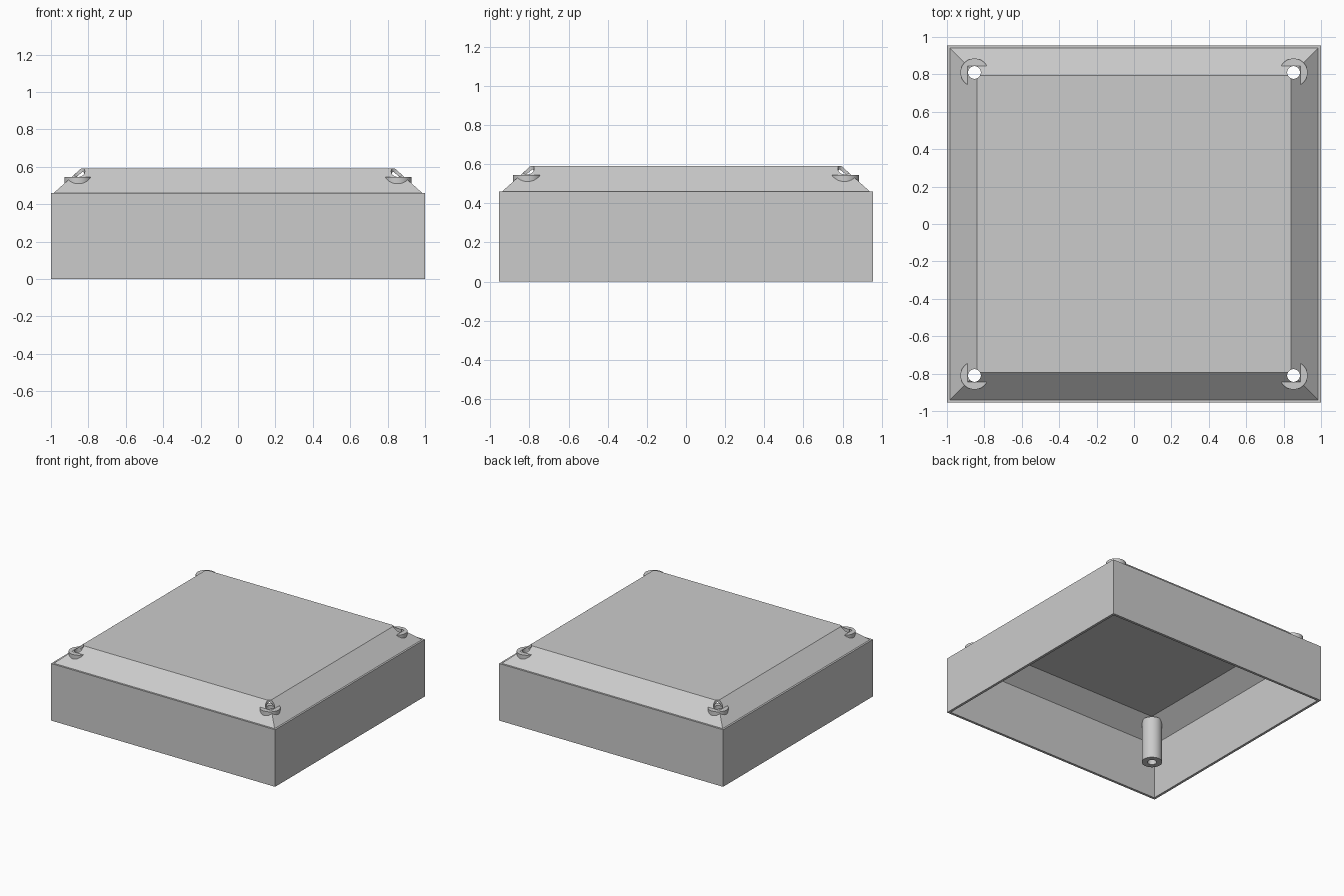
import bpy, bmesh
from mathutils import Matrix

cube = bpy.data.objects.get("Cube")
if cube:
    bpy.data.objects.remove(cube, do_unlink=True)

grey = bpy.data.materials.new("light_grey")
grey.use_nodes = True
colour = (0.6, 0.6, 0.6, 1)
grey.diffuse_color = colour
grey.node_tree.nodes["Principled BSDF"].inputs["Base Color"].default_value = colour

POST_X, POST_Y = 0.853, 0.81
POST_R, BORE_R = 0.075, 0.034
POST_BOTTOM, POST_TOP = 0.2, 0.545
SIDES = 48
CORNERS = ((-1, -1), (1, -1), (1, 1), (-1, 1))


def add_object(name, bm):
    bmesh.ops.recalc_face_normals(bm, faces=bm.faces)
    mesh = bpy.data.meshes.new(name)
    bm.to_mesh(mesh)
    bm.free()
    mesh.materials.append(grey)
    obj = bpy.data.objects.new(name, mesh)
    bpy.context.collection.objects.link(obj)
    return obj


def circle(bm, r, x, y, z):
    return bmesh.ops.create_circle(bm, segments=SIDES, radius=r,
                                   matrix=Matrix.Translation((x, y, z)))["verts"]


def bridge(bm, a, b):
    for i in range(len(a)):
        j = (i + 1) % len(a)
        bm.faces.new((a[i], a[j], b[j], b[i]))


# Hollow cover: rectangular rings from the inner ceiling, round the rim, to the roof
bm = bmesh.new()
profile = [(0.832, 0.787, 0.572), (0.98, 0.935, 0.45), (0.98, 0.935, 0),
           (1, 0.955, 0), (1, 0.955, 0.46), (0.985, 0.94, 0.46), (0.84, 0.795, 0.59)]
rings = [[bm.verts.new((sx * x, sy * y, z)) for sx, sy in CORNERS] for x, y, z in profile]
for a, b in zip(rings, rings[1:]):
    bridge(bm, a, b)
bm.faces.new(rings[0])
bm.faces.new(rings[-1])
cover = add_object("cover_shell", bm)

# Drill the four screw holes through the roof
bm = bmesh.new()
for sx, sy in CORNERS:
    low = circle(bm, BORE_R, sx * POST_X, sy * POST_Y, 0.3)
    high = circle(bm, BORE_R, sx * POST_X, sy * POST_Y, 0.8)
    bridge(bm, low, high)
    bm.faces.new(low)
    bm.faces.new(high)
cutter = add_object("hole_cutter", bm)
cutter.hide_render = True
cut = cover.modifiers.new("screw_holes", "BOOLEAN")
cut.operation = "DIFFERENCE"
cut.solver = "EXACT"
cut.object = cutter
bpy.context.view_layer.objects.active = cover
cover.select_set(True)
bpy.ops.object.modifier_apply(modifier=cut.name)
bpy.data.objects.remove(cutter, do_unlink=True)

# Tubular screw posts that poke out through the sloped corners
names = ("front_right", "front_left", "back_left", "back_right")
for name, (sx, sy) in zip(names, CORNERS):
    bm = bmesh.new()
    x, y = sx * POST_X, sy * POST_Y
    loops = [circle(bm, r, x, y, z) for r, z in (
        (POST_R, POST_BOTTOM), (POST_R, POST_TOP), (BORE_R, POST_TOP), (BORE_R, POST_BOTTOM))]
    for i in range(4):
        bridge(bm, loops[i], loops[(i + 1) % 4])
    post = add_object(name + "_screw_post", bm)
    bpy.ops.object.select_all(action="DESELECT")
    post.select_set(True)
    bpy.context.view_layer.objects.active = post
    bpy.ops.object.shade_smooth_by_angle()
